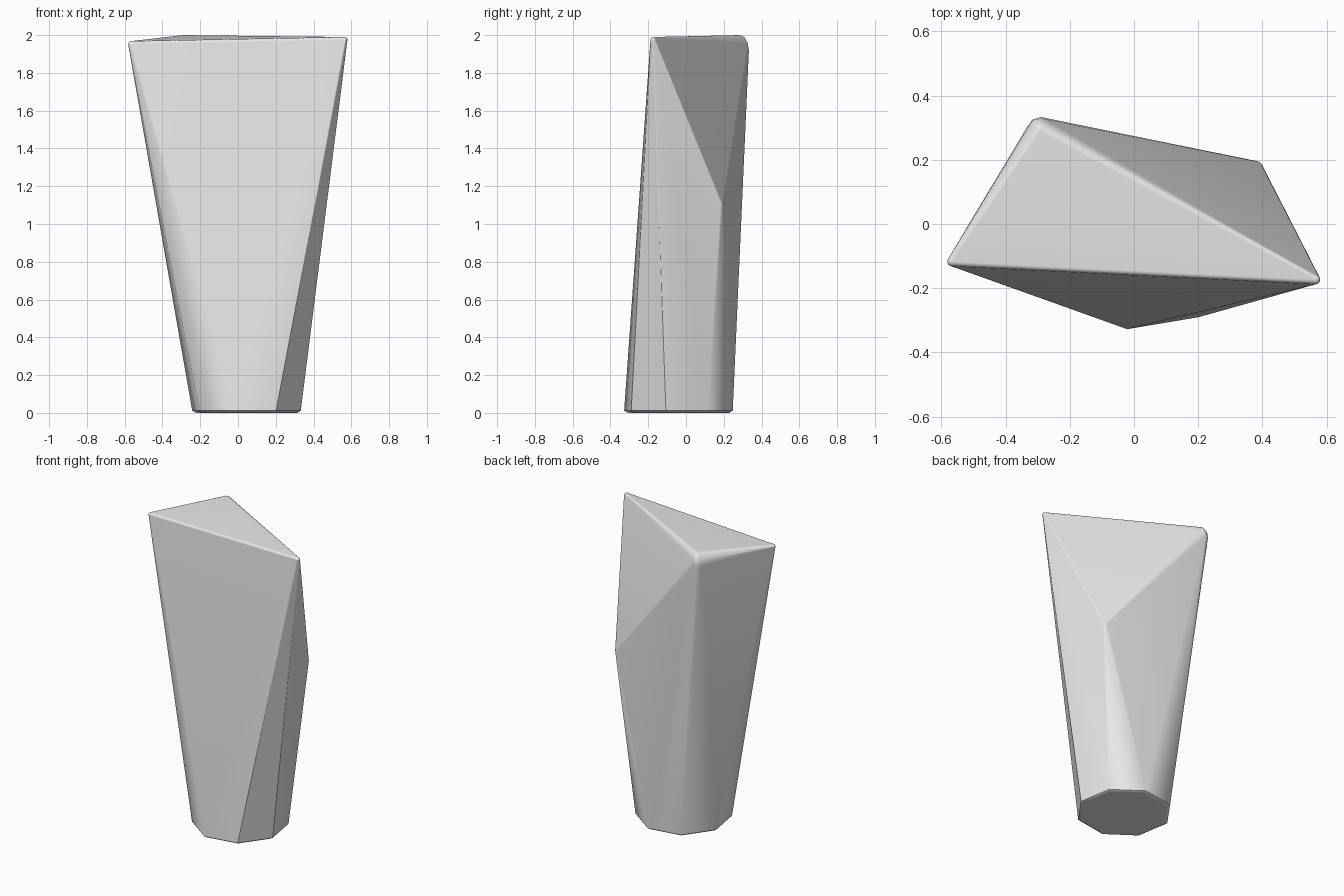
import bpy
import bmesh
import math
from mathutils import Matrix, Vector

cube = bpy.data.objects.get("Cube")
if cube:
    bpy.data.objects.remove(cube, do_unlink=True)

# Rounded corners of the shard: centre and radii
CORNERS = [
    ((-0.567, -0.117, 1.953), (0.015, 0.015, 0.015)),  # left top tip
    ((0.565, -0.173, 1.975), (0.015, 0.015, 0.015)),   # right top tip
    ((-0.29, 0.288, 1.92), (0.045, 0.045, 0.08)),      # blunt back tip
    ((0.382, 0.178, 1.11), (0.018, 0.018, 0.018)),     # lower back corner
]


def corner_points(centre, radii):
    """Points of a small ellipsoid that rounds one corner."""
    ball = bmesh.new()
    bmesh.ops.create_icosphere(ball, subdivisions=2, radius=1)
    place = Matrix.Translation(centre) @ Matrix.Diagonal((*radii, 1))
    points = [place @ v.co for v in ball.verts]
    ball.free()
    return points


def foot_ring(radius, z, sides=8, turn=math.radians(32)):
    """Regular ring of the narrow foot."""
    angles = [turn + math.tau * i / sides for i in range(sides)]
    return [Vector((0.045 + radius * math.cos(a),
                    -0.04 + radius * math.sin(a), z)) for a in angles]


# Wrap the corners and foot in one convex skin
points = foot_ring(0.295, 0.012) + foot_ring(0.275, 0)
for centre, radii in CORNERS:
    points += corner_points(centre, radii)

bm = bmesh.new()
for p in points:
    bm.verts.new(p)
bmesh.ops.convex_hull(bm, input=bm.verts[:])
loose = [v for v in bm.verts if not v.link_faces]
bmesh.ops.delete(bm, geom=loose, context='VERTS')
bmesh.ops.dissolve_limit(bm, angle_limit=0.01, verts=bm.verts[:], edges=bm.edges[:])
bmesh.ops.recalc_face_normals(bm, faces=bm.faces[:])

mesh = bpy.data.meshes.new("rock_shard")
bm.to_mesh(mesh)
bm.free()
shard = bpy.data.objects.new("rock_shard", mesh)
bpy.context.collection.objects.link(shard)

# Plain stone colour
stone = bpy.data.materials.new("light_grey_stone")
stone.use_nodes = True
colour = (0.8, 0.8, 0.8, 1)
stone.diffuse_color = colour
for node in stone.node_tree.nodes:
    if node.type == 'BSDF_PRINCIPLED':
        node.inputs["Base Color"].default_value = colour
mesh.materials.append(stone)

# Soft edges with flat-looking large facets
bpy.ops.object.select_all(action='DESELECT')
shard.select_set(True)
bpy.context.view_layer.objects.active = shard
bpy.ops.object.shade_smooth_by_angle(angle=math.radians(35))
weighted = shard.modifiers.new("facet_normals", 'WEIGHTED_NORMAL')
weighted.keep_sharp = True
